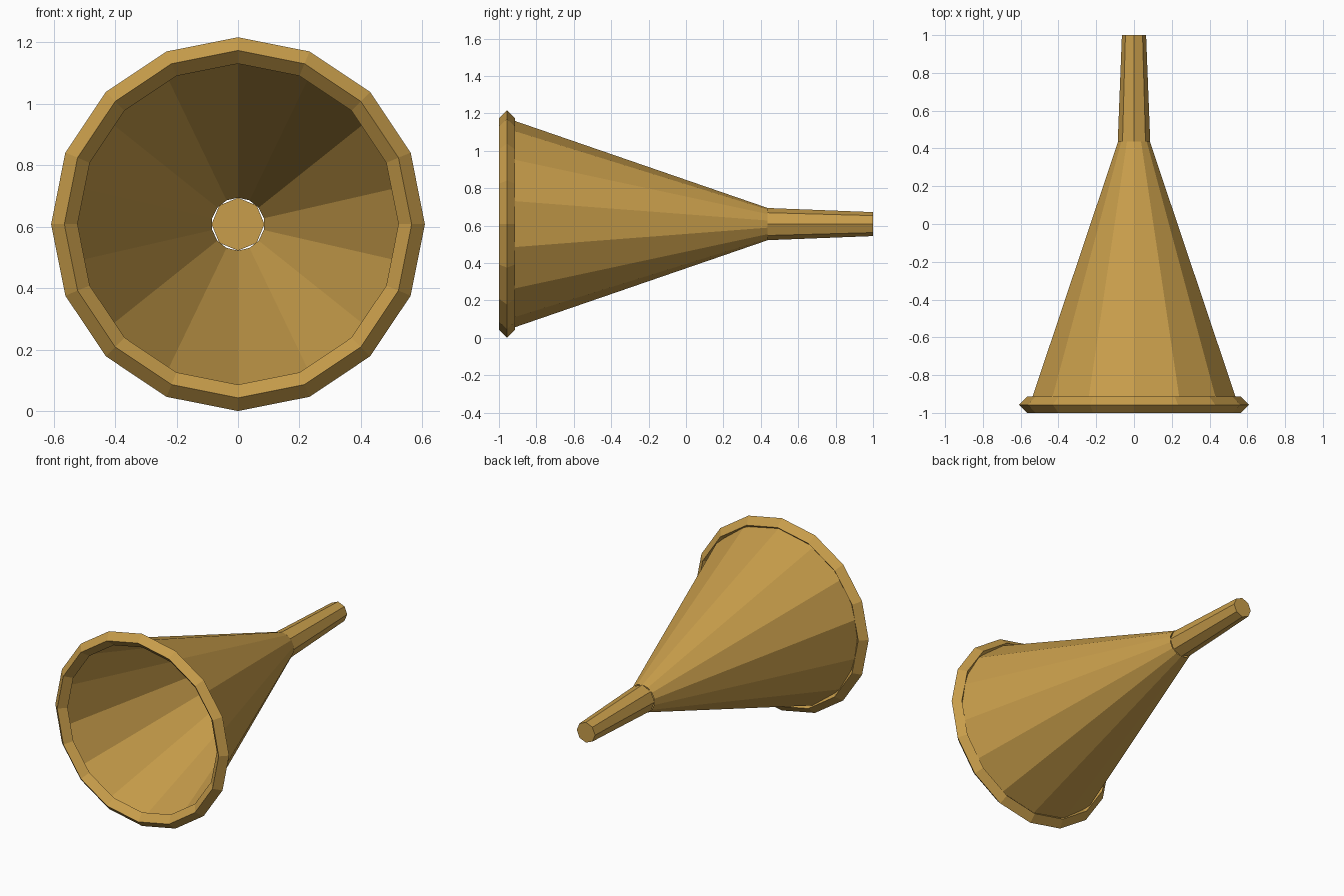
import bpy
from math import pi

if "Cube" in bpy.data.objects:
    bpy.data.objects.remove(bpy.data.objects["Cube"])

AXIS_Z = 0.608          # height of the centre line
TURN = (-pi / 2, 0, 0)  # local z points to +y

brass = bpy.data.materials.new("brass")
brass.diffuse_color = (0.58, 0.34, 0.07, 1)
brass.use_nodes = True
brass.node_tree.nodes["Principled BSDF"].inputs["Base Color"].default_value = brass.diffuse_color


def finish(name):
    ob = bpy.context.object
    ob.name = name
    ob.data.materials.append(brass)
    return ob


def taper(name, sides, y0, r0, y1, r1, fill):
    bpy.ops.mesh.primitive_cone_add(
        vertices=sides, radius1=r0, radius2=r1, depth=y1 - y0,
        end_fill_type=fill, location=(0, (y0 + y1) / 2, AXIS_Z), rotation=TURN)
    return finish(name)


# open flared bell, single thin shell
taper("bell", 14, -0.957, 0.566, 0.437, 0.086, 'NOTHING')

# closed narrow spout
taper("spout", 8, 0.437, 0.086, 1.0, 0.064, 'NGON')

# diamond-section ring around the mouth
bpy.ops.mesh.primitive_torus_add(
    major_segments=16, minor_segments=4, major_radius=0.565, minor_radius=0.043,
    location=(0, -0.957, AXIS_Z), rotation=TURN)
finish("mouth_rim")
